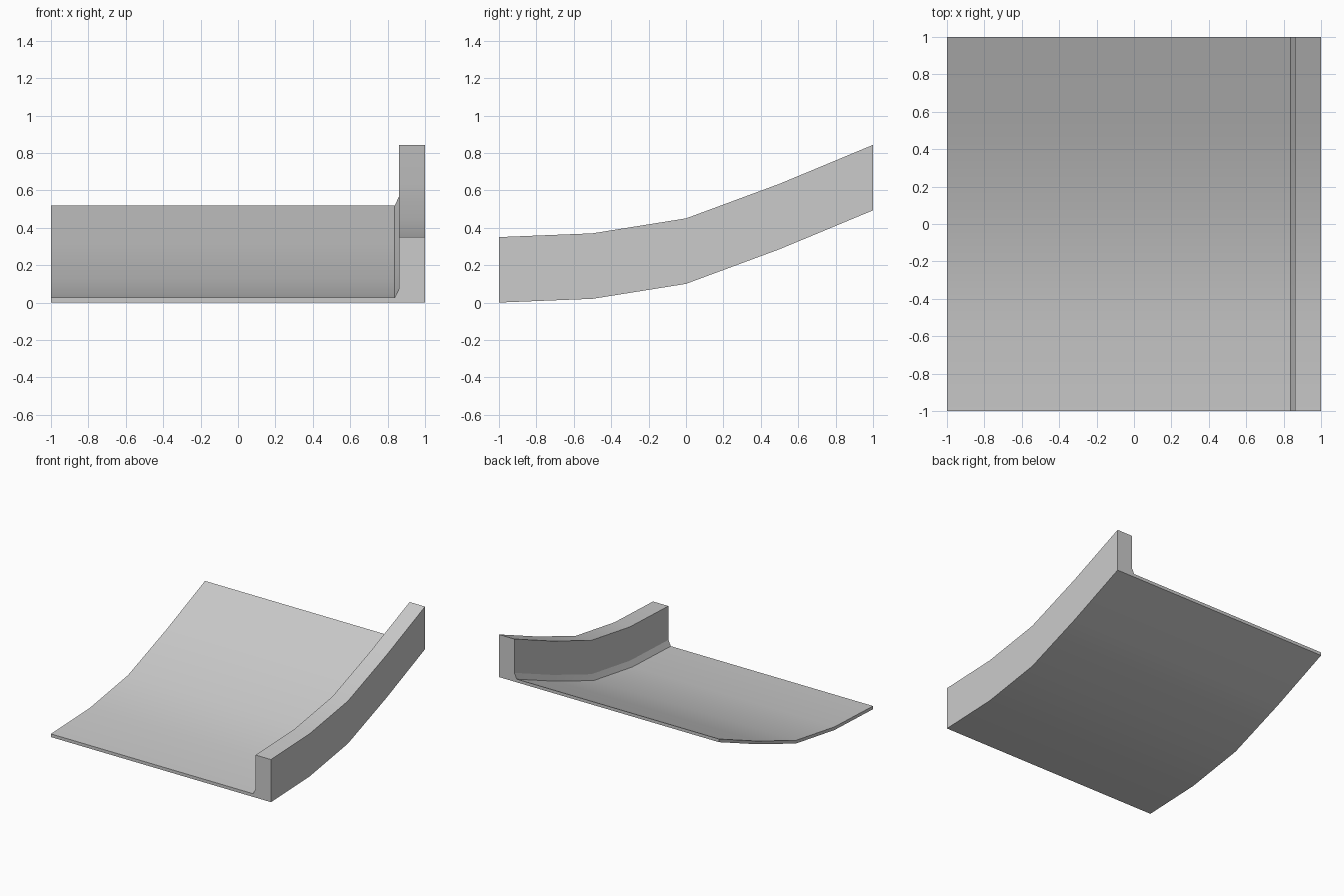
import bpy
import bmesh
import math

cube = bpy.data.objects.get("Cube")
if cube:
    bpy.data.objects.remove(cube, do_unlink=True)

grey = bpy.data.materials.new("plain grey")
grey.use_nodes = True
colour = (0.6, 0.6, 0.6, 1)
grey.diffuse_color = colour
grey.node_tree.nodes["Principled BSDF"].inputs["Base Color"].default_value = colour

# Cross-section: thin deck, chamfered corner and raised side wall
section = [(-1, 0), (1, 0), (1, 0.35), (0.86, 0.35),
           (0.86, 0.072), (0.838, 0.026), (-1, 0.026)]
# Curved path of the underside, front to back
path = [(-1, 0), (-0.5, 0.02), (0, 0.1), (0.5, 0.285), (1, 0.493)]

# Sweep the section along the path
bm = bmesh.new()
rings = [[bm.verts.new((x, y, z + lift)) for x, z in section] for y, lift in path]
count = len(section)
for near, far in zip(rings, rings[1:]):
    for i in range(count):
        j = (i + 1) % count
        bm.faces.new((near[i], near[j], far[j], far[i]))

# Flat end caps
bm.faces.new(rings[0])
bm.faces.new(rings[-1])
bmesh.ops.recalc_face_normals(bm, faces=bm.faces[:])

mesh = bpy.data.meshes.new("curved_deck_with_wall")
bm.to_mesh(mesh)
bm.free()
mesh.materials.append(grey)
deck = bpy.data.objects.new("curved_deck_with_wall", mesh)
bpy.context.collection.objects.link(deck)

# Smooth along the curve, crisp at the corners
bpy.ops.object.select_all(action="DESELECT")
deck.select_set(True)
bpy.context.view_layer.objects.active = deck
bpy.ops.object.shade_smooth_by_angle(angle=math.radians(20))
